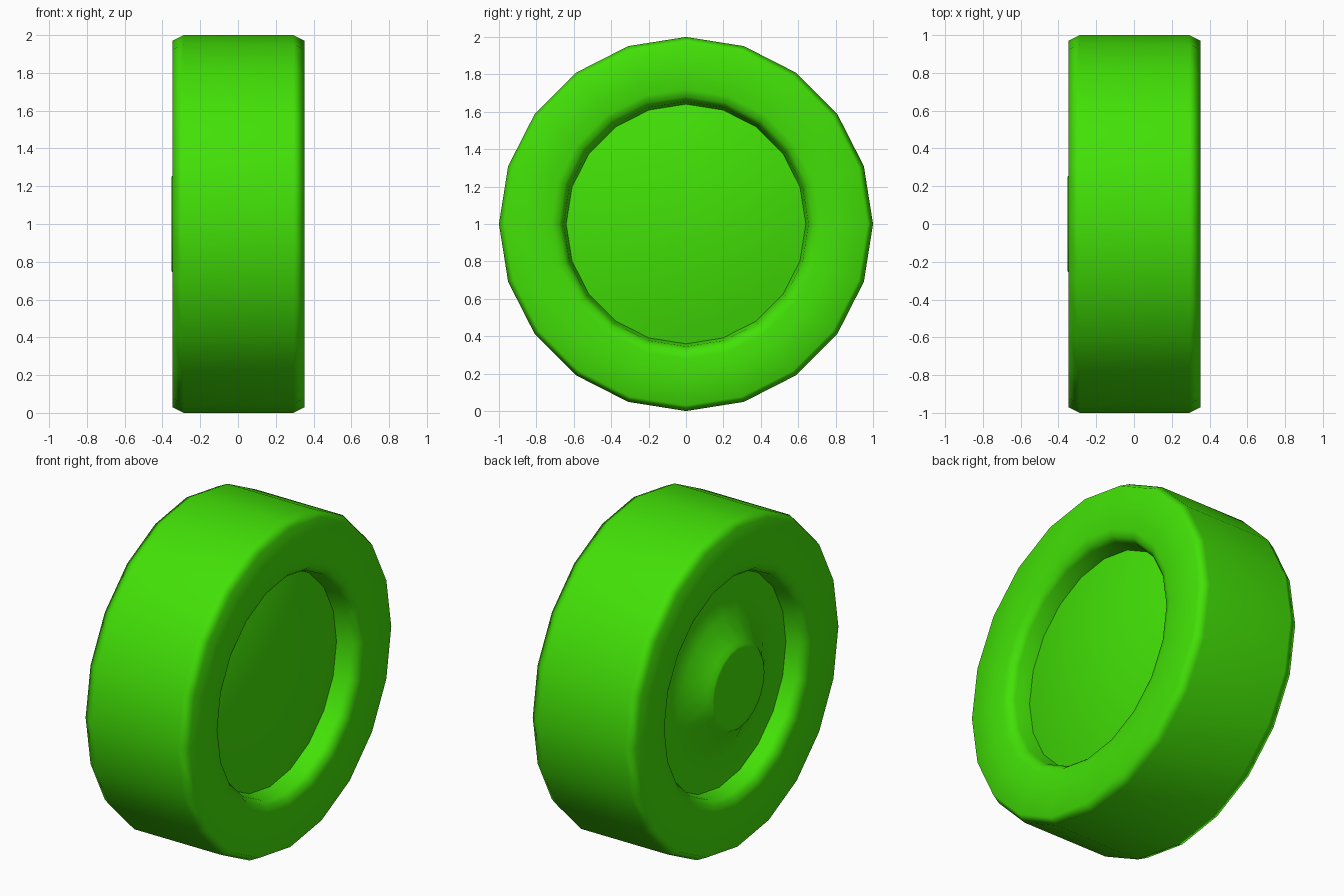
import bpy, bmesh, math
from mathutils import Matrix, Vector

SIDES = 20

cube = bpy.data.objects.get("Cube")
if cube:
    bpy.data.objects.remove(cube, do_unlink=True)

green = bpy.data.materials.new("bright_green")
green.use_nodes = True
colour = (0.055, 0.75, 0.002, 1)
green.diffuse_color = colour
green.node_tree.nodes["Principled BSDF"].inputs["Base Color"].default_value = colour


def is_hidden(face):
    """True for the inner faces that join the two sides inside the wheel."""
    xs = [v.co.x for v in face.verts]
    radius = max(math.hypot(v.co.y, v.co.z) for v in face.verts)
    return min(xs) < 0 < max(xs) and radius < 0.9


def lathe(name, profile):
    """Spin a closed profile of (x, radius) points around the wheel axis."""
    bm = bmesh.new()
    verts = [bm.verts.new((x, 0, r)) for x, r in profile]
    edges = [bm.edges.new(pair) for pair in zip(verts, verts[1:])]
    if profile[0][1] > 0:
        edges.append(bm.edges.new((verts[-1], verts[0])))
    bmesh.ops.spin(bm, geom=verts + edges, cent=(0, 0, 0), axis=(1, 0, 0),
                   angle=math.tau, steps=SIDES)
    bmesh.ops.remove_doubles(bm, verts=bm.verts, dist=0.0005)
    bmesh.ops.recalc_face_normals(bm, faces=bm.faces)
    hidden = [f for f in bm.faces if is_hidden(f)]
    bmesh.ops.delete(bm, geom=hidden, context='FACES')
    bm.transform(Matrix.Translation(Vector((0, 0, 1))))
    mesh = bpy.data.meshes.new(name)
    bm.to_mesh(mesh)
    bm.free()
    mesh.materials.append(green)
    obj = bpy.data.objects.new(name, mesh)
    bpy.context.collection.objects.link(obj)
    bpy.ops.object.select_all(action='DESELECT')
    obj.select_set(True)
    bpy.context.view_layer.objects.active = obj
    bpy.ops.object.shade_smooth_by_angle(angle=math.radians(70))
    # Large faces stay flat, small bevels take the rounding
    weighted = obj.modifiers.new("weighted_normals", 'WEIGHTED_NORMAL')
    weighted.keep_sharp = True


# Tire: chamfered tread, flat sidewalls and rounded lips, same on both sides
SHIFT = 0.003
half = [(0.29, 1.0), (0.35, 0.97), (0.35, 0.80), (0.346, 0.72),
        (0.333, 0.68), (0.30, 0.655), (0.19, 0.637)]
mirrored = [(-x, r) for x, r in reversed(half)]
lathe("tire", [(x + SHIFT, r) for x, r in half + mirrored])

# Wheel disc: round dome on the left side, raised hub on the right side
RIM, RIM_X, RISE, RINGS = 0.66, 0.21, 0.09, 6
dome = []
for i in range(RINGS + 1):
    t = i / RINGS
    dome.append((RIM_X + RISE * (1 - t * t), RIM * t))
hub = [(-0.222, RIM), (-0.23, 0.5), (-0.25, 0.4), (-0.33, 0.27),
       (-0.353, 0.25), (-0.353, 0.225), (-0.353, 0)]
lathe("wheel_disc", dome + hub)
